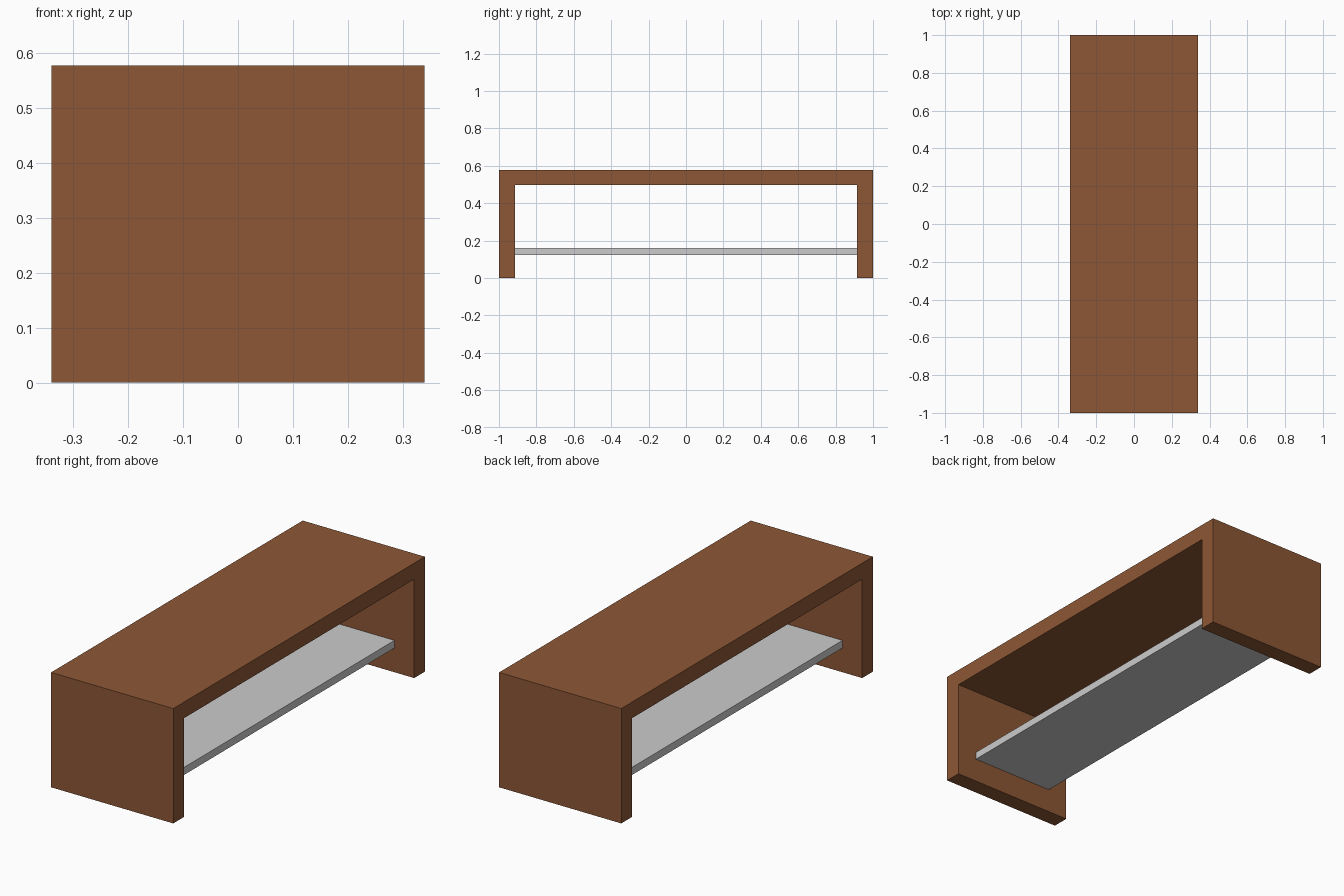
import bpy, bmesh

if "Cube" in bpy.data.objects:
    bpy.data.objects.remove(bpy.data.objects["Cube"])


def material(name, rgb):
    m = bpy.data.materials.new(name)
    m.diffuse_color = (*rgb, 1)
    m.use_nodes = True
    m.node_tree.nodes["Principled BSDF"].inputs["Base Color"].default_value = m.diffuse_color
    return m


def add_object(name, bm, mat):
    bmesh.ops.recalc_face_normals(bm, faces=bm.faces)
    me = bpy.data.meshes.new(name)
    bm.to_mesh(me)
    bm.free()
    me.materials.append(mat)
    ob = bpy.data.objects.new(name, me)
    bpy.context.collection.objects.link(ob)
    return ob


def extrude_profile(name, yz, half_width, mat):
    """Extrude a closed y-z outline along x, symmetric about x = 0."""
    bm = bmesh.new()
    face = bm.faces.new([bm.verts.new((-half_width, y, z)) for y, z in yz])
    ext = bmesh.ops.extrude_face_region(bm, geom=[face])
    verts = [v for v in ext["geom"] if isinstance(v, bmesh.types.BMVert)]
    bmesh.ops.translate(bm, verts=verts, vec=(2 * half_width, 0, 0))
    return add_object(name, bm, mat)


wood = material("brown wood", (0.27, 0.095, 0.036))
grey = material("light grey", (0.6, 0.6, 0.6))

# Table body: one waterfall frame of top and two side panels
half = [(1, 0.578), (1, 0), (0.915, 0), (0.915, 0.497)]
frame = half + [(-y, z) for y, z in reversed(half)]
extrude_profile("table_frame", frame, 0.34, wood)

# Narrower shelf between the side panels
extrude_profile("lower_shelf",
                [(-0.915, 0.122), (0.915, 0.122), (0.915, 0.16), (-0.915, 0.16)],
                0.23, grey)
